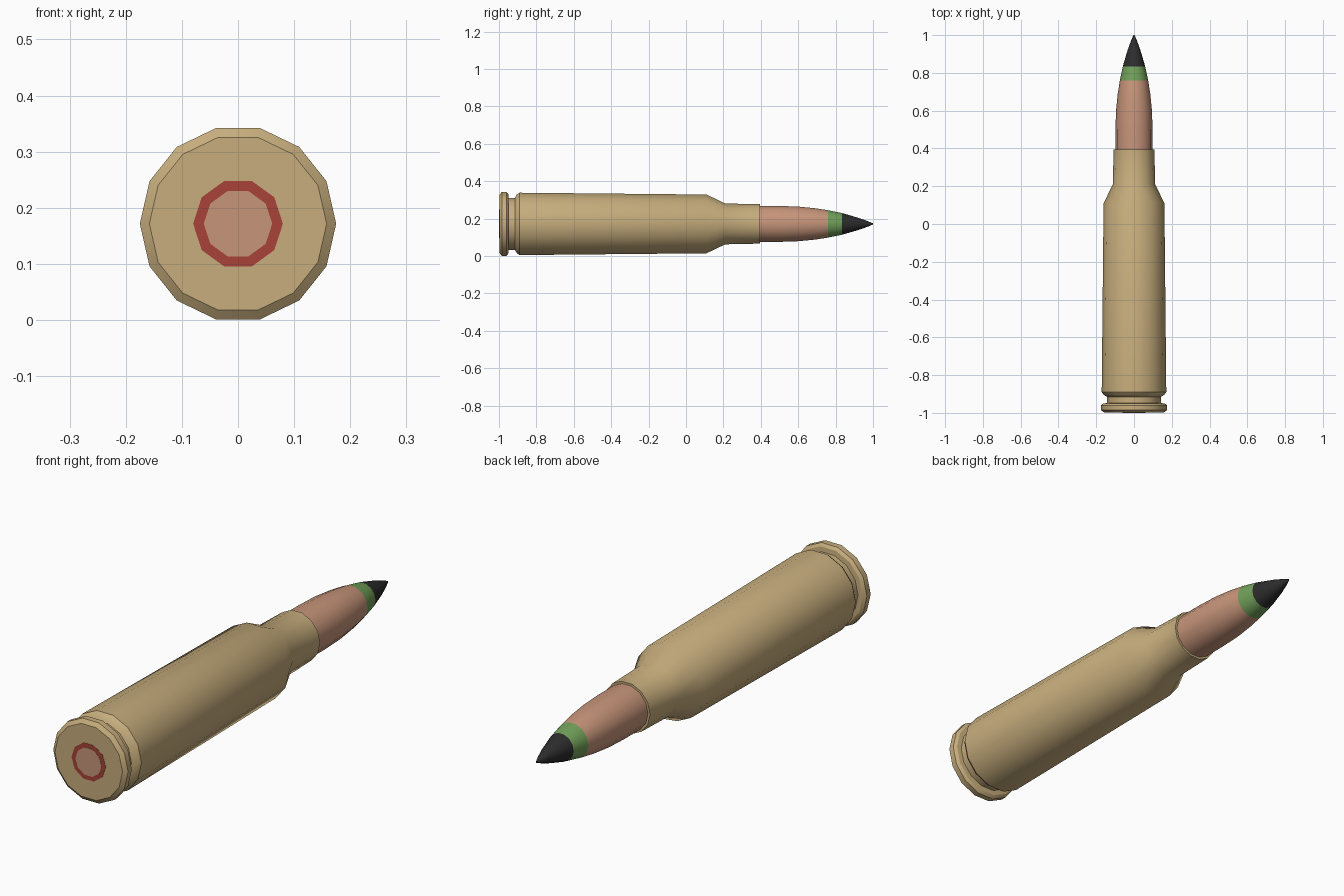
import bpy, bmesh, math

if "Cube" in bpy.data.objects:
    bpy.data.objects.remove(bpy.data.objects["Cube"])

CZ = 0.1715  # height of the long axis


def material(name, rgb):
    m = bpy.data.materials.new(name)
    m.diffuse_color = (*rgb, 1)
    m.use_nodes = True
    m.node_tree.nodes["Principled BSDF"].inputs["Base Color"].default_value = m.diffuse_color
    return m


brass = material("brass", (0.57, 0.42, 0.205))
copper = material("copper", (0.57, 0.30, 0.195))
red = material("red", (0.39, 0.055, 0.04))
green = material("green", (0.165, 0.35, 0.10))
black = material("black", (0.026, 0.026, 0.027))


def lathe(name, profile, sides, mats, pick=lambda y: 0, cap_start=False, cap_end=False):
    """Revolve (y, radius) points round the long axis."""
    bm = bmesh.new()
    rings = []
    for y, r in profile:
        rings.append([bm.verts.new((r * math.cos(2 * math.pi * i / sides), y,
                                    CZ + r * math.sin(2 * math.pi * i / sides)))
                      for i in range(sides)])
    for a, b in zip(rings, rings[1:]):
        for i in range(sides):
            j = (i + 1) % sides
            bm.faces.new((a[i], b[i], b[j], a[j]))
    if cap_start:
        bm.faces.new(rings[0])
    if cap_end:
        bm.faces.new(rings[-1])
    bmesh.ops.recalc_face_normals(bm, faces=bm.faces)
    for f in bm.faces:
        f.material_index = pick(f.calc_center_median().y)
    me = bpy.data.meshes.new(name)
    bm.to_mesh(me)
    bm.free()
    ob = bpy.data.objects.new(name, me)
    bpy.context.collection.objects.link(ob)
    for m in mats:
        me.materials.append(m)
    bpy.ops.object.select_all(action='DESELECT')
    ob.select_set(True)
    bpy.context.view_layer.objects.active = ob
    bpy.ops.object.shade_smooth_by_angle(angle=math.radians(30))
    return ob


# case: rim, extractor groove, tapered body, shoulder, neck and mouth
lathe("case", [(-0.998, 0.158), (-0.985, 0.175), (-0.96, 0.175), (-0.95, 0.163),
               (-0.948, 0.142), (-0.915, 0.142), (-0.905, 0.160), (-0.89, 0.171),
               (0.11, 0.161), (0.21, 0.112), (0.395, 0.108), (0.395, 0.097), (0.36, 0.097)],
      14, [brass], cap_start=True)

# bullet: copper jacket, green band, black tip
lathe("bullet", [(0.36, 0.0985), (0.50, 0.0985), (0.60, 0.095), (0.69, 0.086),
                 (0.76, 0.075), (0.835, 0.059), (0.92, 0.034), (0.97, 0.016), (1.0, 0.003)],
      14, [copper, green, black],
      lambda y: 2 if y > 0.835 else 1 if y > 0.76 else 0, cap_start=True, cap_end=True)

# primer on the base
lathe("primer_ring", [(-0.999, 0.08), (-0.997, 0.08)], 10, [red], cap_start=True, cap_end=True)
lathe("primer_cup", [(-1.0, 0.061), (-0.997, 0.061)], 10, [copper], cap_start=True, cap_end=True)
